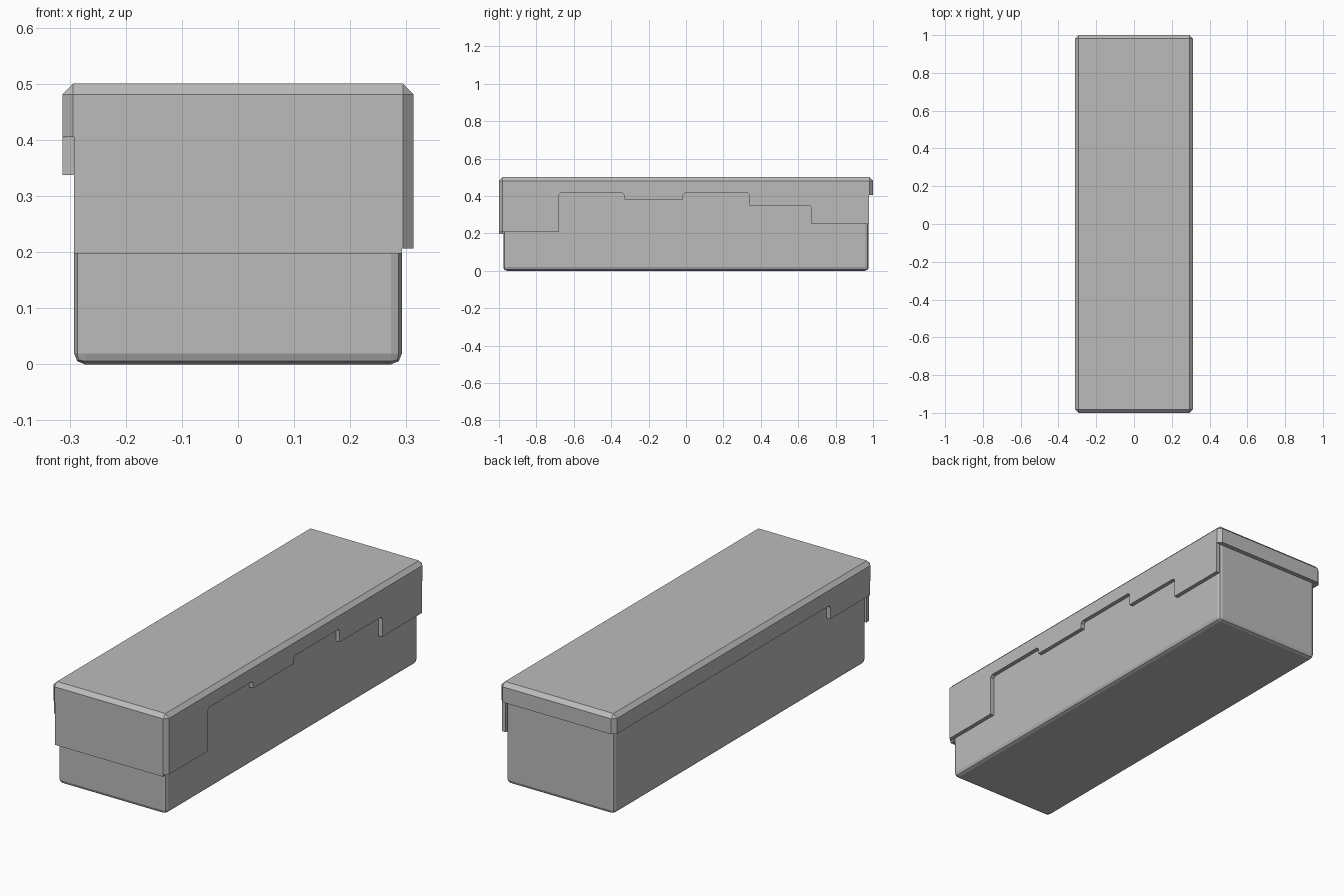
import bpy
import bmesh
from mathutils import Vector

default = bpy.data.objects.get("Cube")
if default:
    bpy.data.objects.remove(default, do_unlink=True)

grey = bpy.data.materials.new("plain_grey")
grey.use_nodes = True
colour = (0.5, 0.5, 0.5, 1)
grey.diffuse_color = colour
grey.node_tree.nodes["Principled BSDF"].inputs["Base Color"].default_value = colour


def add_object(name, bm):
    bmesh.ops.recalc_face_normals(bm, faces=bm.faces)
    mesh = bpy.data.meshes.new(name)
    bm.to_mesh(mesh)
    bm.free()
    mesh.materials.append(grey)
    obj = bpy.data.objects.new(name, mesh)
    bpy.context.scene.collection.objects.link(obj)
    return obj


def box(name, low, high, bevel=0, segments=1, skip_z=None):
    """Box between two corners; edges lying flat at height skip_z stay sharp."""
    bm = bmesh.new()
    bmesh.ops.create_cube(bm, size=1)
    low, high = Vector(low), Vector(high)
    for v in bm.verts:
        v.co = (low + high) / 2 + v.co * (high - low)
    if bevel:
        edges = [e for e in bm.edges
                 if any(abs(v.co.z - skip_z) > 0.001 for v in e.verts)]
        bmesh.ops.bevel(bm, geom=edges, offset=bevel, segments=segments,
                        profile=0.5, affect='EDGES')
    return add_object(name, bm)


def notch(name, steps, x0, x1, nip=0.01):
    """Stepped cutter: the area under the (y, z) steps, extruded along x."""
    points = [(steps[0][0], 0.1)] + steps + [(steps[-1][0], 0.1)]
    outline = []
    for i, p in enumerate(points):
        a, b, c = Vector(points[i - 1]), Vector(p), Vector(points[(i + 1) % len(points)])
        turn = (b - a).cross(c - b)
        if turn < 0 and abs(b.x) < 0.95:
            # Nip the inner corners of each step
            outline += [b + (a - b).normalized() * nip, b + (c - b).normalized() * nip]
        else:
            outline.append(b)
    bm = bmesh.new()
    face = bm.faces.new([bm.verts.new((x0, p.x, p.y)) for p in outline])
    grown = bmesh.ops.extrude_face_region(bm, geom=[face])["geom"]
    bmesh.ops.translate(bm, vec=(x1 - x0, 0, 0),
                        verts=[g for g in grown if isinstance(g, bmesh.types.BMVert)])
    return add_object(name, bm)


# Body of the box with softened vertical and bottom edges
box("box_body", (-0.292, -0.977, 0), (0.292, 0.977, 0.475), 0.019, 2, skip_z=0.475)

# Lid block with chamfered top and corners
lid = box("lid", (-0.313, -1, 0.197), (0.313, 1, 0.5), 0.019, 1, skip_z=0.197)

# Cutters that hollow the lid and step its skirt
x, y = 0.2925, 0.9775
right_steps = [(-1.1, 0.206), (-0.68, 0.206), (-0.68, 0.416), (-0.33, 0.416),
               (-0.33, 0.38), (-0.015, 0.38), (-0.015, 0.416), (0.34, 0.416),
               (0.34, 0.35), (0.67, 0.35), (0.67, 0.25), (y, 0.25),
               (y, 0.406), (1.1, 0.406)]
left_steps = [(-1.1, 0.405), (-y, 0.405), (-y, 0.337), (-0.67, 0.337),
              (-0.67, 0.405), (1.1, 0.405)]
cutters = [
    box("cavity", (-0.293, -0.978, 0.1), (0.293, 0.978, 0.48)),
    notch("right_notch", right_steps, x, 0.5),
    notch("left_notch", left_steps, -0.5, -x),
    box("back_notch", (-0.6, y, 0.1), (0.6, 1.2, 0.4055)),
]
bpy.context.view_layer.objects.active = lid
for cutter in cutters:
    cutter.hide_render = True
    cut = lid.modifiers.new(cutter.name, 'BOOLEAN')
    cut.operation = 'DIFFERENCE'
    cut.solver = 'EXACT'
    cut.object = cutter
    bpy.ops.object.modifier_apply(modifier=cut.name)
    bpy.data.objects.remove(cutter, do_unlink=True)
